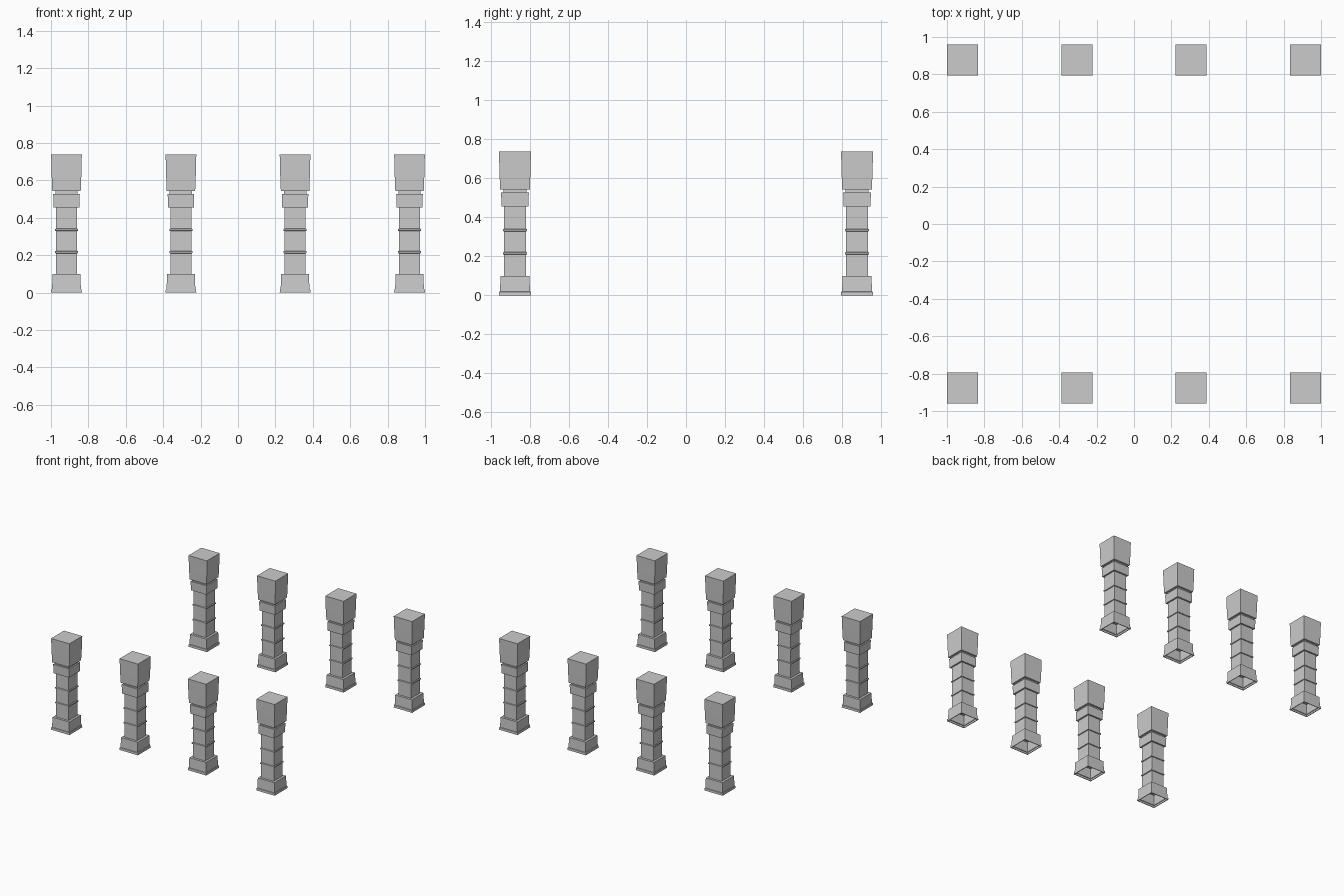
import bpy
import bmesh

cube = bpy.data.objects.get("Cube")
if cube:
    bpy.data.objects.remove(cube, do_unlink=True)

# Single stone colour
stone = bpy.data.materials.new("grey_stone")
stone.use_nodes = True
colour = (0.6, 0.6, 0.6, 1)
stone.diffuse_color = colour
stone.node_tree.nodes["Principled BSDF"].inputs["Base Color"].default_value = colour


def square_loft(name, profile, cap_top=False):
    """Skin square sections given as (half width, height), bottom to top."""
    bm = bmesh.new()
    corners = ((-1, -1), (1, -1), (1, 1), (-1, 1))
    rows = [[bm.verts.new((sx * r, sy * r, z)) for sx, sy in corners]
            for r, z in profile]
    for low, high in zip(rows, rows[1:]):
        for i in range(4):
            j = (i + 1) % 4
            bm.faces.new((low[i], low[j], high[j], high[i]))
    if cap_top:
        bm.faces.new(rows[-1])
    mesh = bpy.data.meshes.new(name)
    bm.to_mesh(mesh)
    bm.free()
    mesh.materials.append(stone)
    return mesh


SHAFT = 0.056


def ring(name, z):
    """Thin moulding wrapped around the shaft."""
    out, h = SHAFT + 0.006, 0.007
    return square_loft(name, [(SHAFT, z - h), (out, z - h * 0.6),
                              (out, z + h * 0.6), (SHAFT, z + h)])


# Parts of one pillar, hollow and open underneath
parts = [
    square_loft("base", [(0.077, 0), (0.082, 0), (0.081, 0.018),
                         (0.077, 0.02), (0.074, 0.1), (SHAFT, 0.1)]),
    square_loft("shaft", [(SHAFT, 0.1), (SHAFT, 0.455)]),
    ring("lower_ring", 0.216),
    ring("upper_ring", 0.335),
    square_loft("collar", [(SHAFT, 0.455), (0.069, 0.455),
                           (0.071, 0.528), (0.06, 0.528)]),
    square_loft("neck", [(0.06, 0.528), (0.06, 0.543)]),
    square_loft("capital", [(0.06, 0.543), (0.076, 0.543), (0.079, 0.62),
                            (0.082, 0.737)], cap_top=True),
]

# Two rows of four pillars
for row, y in (("front", -0.877), ("back", 0.877)):
    for n, x in enumerate((-0.917, -0.305, 0.305, 0.917), 1):
        for mesh in parts:
            ob = bpy.data.objects.new(f"{row}_pillar_{n}_{mesh.name}", mesh)
            ob.location = (x, y, 0)
            bpy.context.collection.objects.link(ob)
